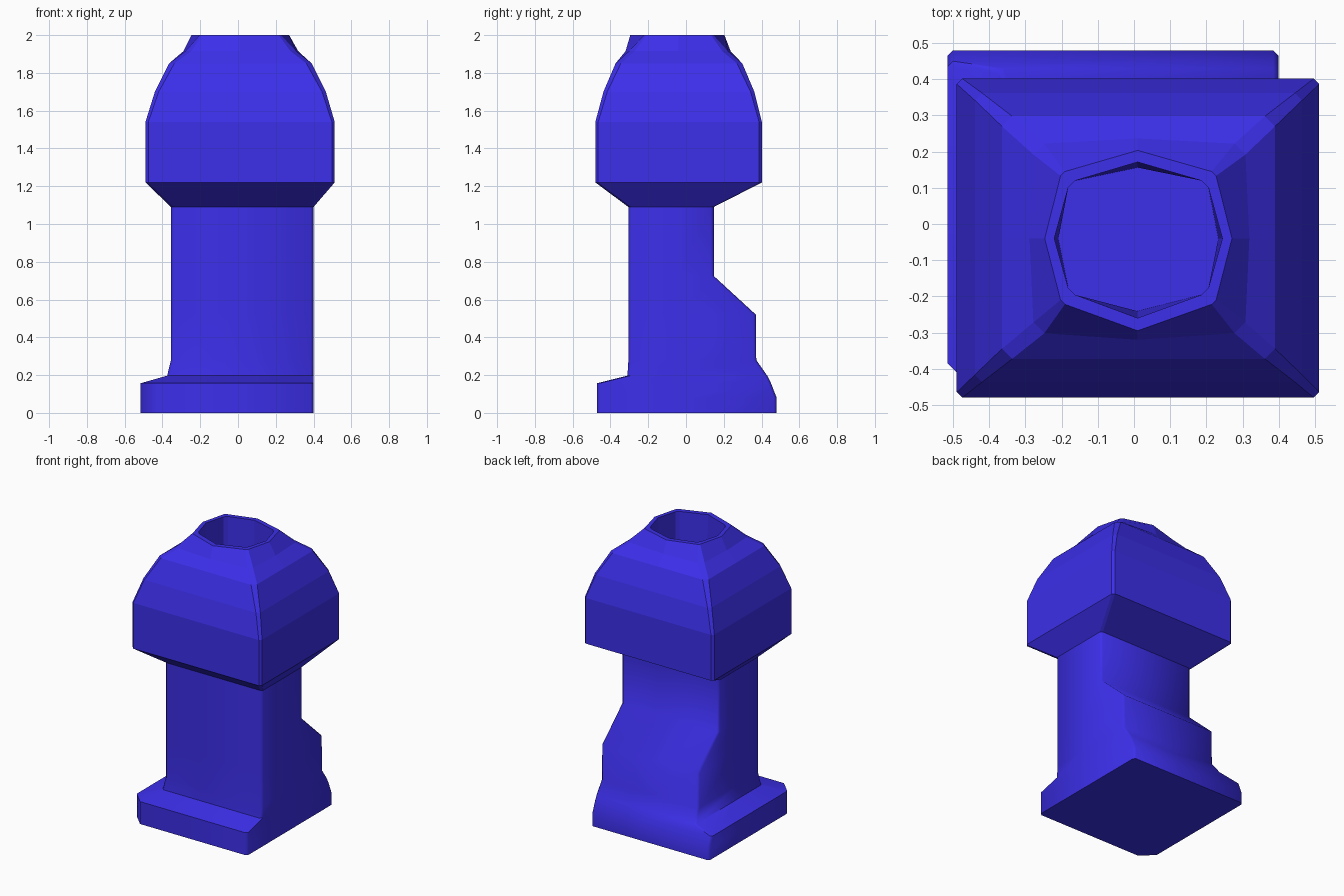
import bpy, bmesh, math

if "Cube" in bpy.data.objects:
    bpy.data.objects.remove(bpy.data.objects["Cube"])

blue = bpy.data.materials.new("blue")
blue.diffuse_color = (0.045, 0.028, 0.82, 1)
blue.use_nodes = True
blue.node_tree.nodes["Principled BSDF"].inputs["Base Color"].default_value = blue.diffuse_color


def ring(x0, x1, y0, y1, z, c=0.015, front_left=None, bulge=0.0):
    """Chamfered rectangle; bulge pushes the side midpoints out towards an octagon."""
    f = c if front_left is None else front_left
    mx, my, b = 0.01, -0.04, bulge
    pts = [(x0 + f, y0), (mx, y0 - b), (x1 - c, y0), (x1, y0 + c),
           (x1 + b * 0.6, my), (x1, y1 - c), (x1 - c, y1), (mx, y1 + b * 0.8),
           (x0 + c, y1), (x0, y1 - c), (x0 - b * 0.6, my), (x0, y0 + f)]
    return [(x, y, z) for x, y in pts]


def loft(name, rings, cap_start=False, cap_end=False, smooth=None):
    bm = bmesh.new()
    loops = [[bm.verts.new(p) for p in r] for r in rings]
    for a, b in zip(loops, loops[1:]):
        n = len(a)
        for i in range(n):
            j = (i + 1) % n
            bm.faces.new((a[i], a[j], b[j], b[i]))
    if cap_start:
        bm.faces.new(loops[0][::-1])
    if cap_end:
        bm.faces.new(loops[-1])
    me = bpy.data.meshes.new(name)
    bm.to_mesh(me)
    bm.free()
    me.materials.append(blue)
    ob = bpy.data.objects.new(name, me)
    bpy.context.collection.objects.link(ob)
    if smooth:
        bpy.ops.object.select_all(action='DESELECT')
        ob.select_set(True)
        bpy.context.view_layer.objects.active = ob
        bpy.ops.object.shade_smooth_by_angle(angle=math.radians(smooth))
    return ob


# Base plinth and shaft, flush on the right, with a sloped shoulder at the back
loft("base_and_shaft", [
    ring(-0.515, 0.40, -0.47, 0.48, 0.00, front_left=0.085),
    ring(-0.515, 0.40, -0.47, 0.48, 0.08, front_left=0.085),
    ring(-0.515, 0.40, -0.47, 0.45, 0.157, front_left=0.085),
    ring(-0.375, 0.40, -0.31, 0.43, 0.197),
    ring(-0.355, 0.40, -0.305, 0.372, 0.28),
    ring(-0.355, 0.40, -0.305, 0.37, 0.52),
    ring(-0.355, 0.40, -0.305, 0.147, 0.725),
    ring(-0.355, 0.40, -0.305, 0.147, 1.09),
], cap_start=True, smooth=50)

# Domed head, turning octagonal at the rim, with the flue sunk into it
loft("head", [
    ring(-0.355, 0.40, -0.305, 0.147, 1.09),
    ring(-0.49, 0.512, -0.48, 0.402, 1.22),
    ring(-0.49, 0.512, -0.48, 0.402, 1.54),
    ring(-0.44, 0.465, -0.437, 0.362, 1.70, 0.02),
    ring(-0.365, 0.39, -0.373, 0.298, 1.85, 0.028),
    ring(-0.278, 0.308, -0.302, 0.222, 1.915, 0.03, bulge=0.018),
    ring(-0.203, 0.227, -0.222, 0.145, 2.00, 0.012, bulge=0.073),
    ring(-0.182, 0.206, -0.196, 0.120, 2.00, 0.02, bulge=0.064),
    ring(-0.182, 0.206, -0.196, 0.120, 1.50, 0.02, bulge=0.045),
], cap_end=True)
